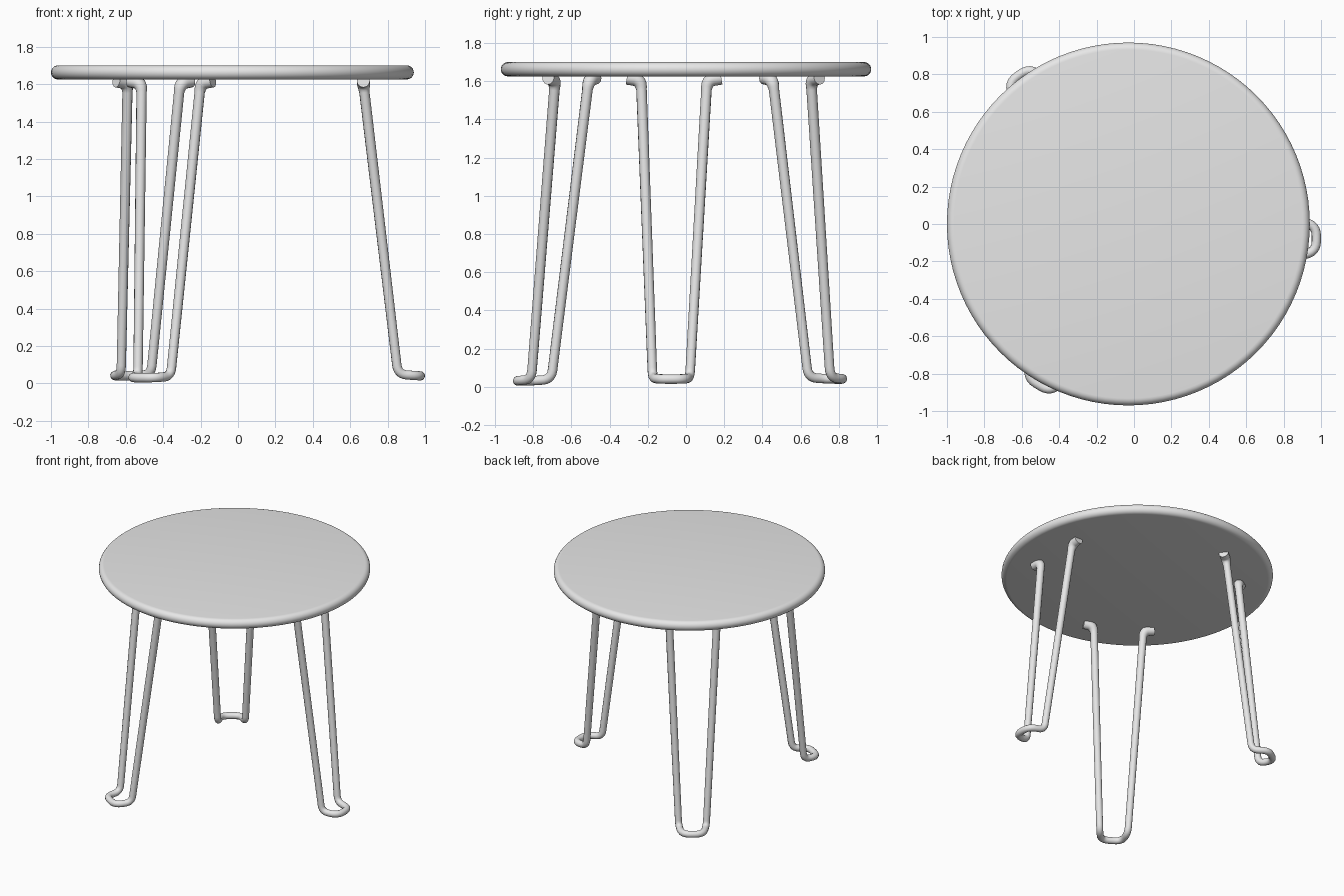
import bpy, bmesh, math
from mathutils import Vector

cube = bpy.data.objects.get("Cube")
if cube:
    bpy.data.objects.remove(cube, do_unlink=True)

grey = bpy.data.materials.new("plain grey")
grey.use_nodes = True
grey.diffuse_color = (0.8, 0.8, 0.8, 1)
grey.node_tree.nodes["Principled BSDF"].inputs["Base Color"].default_value = (0.8, 0.8, 0.8, 1)


def activate(obj):
    bpy.ops.object.select_all(action='DESELECT')
    obj.select_set(True)
    bpy.context.view_layer.objects.active = obj


def rounded(points, bends, steps=6):
    """Replace each inner corner of a path by a smooth bend."""
    path = [points[0]]
    for a, p, b, r in zip(points, points[1:], points[2:], bends):
        s = p + (a - p).normalized() * min(r, (a - p).length * 0.49)
        e = p + (b - p).normalized() * min(r, (b - p).length * 0.49)
        for i in range(steps + 1):
            t = i / steps
            path.append(s * (1 - t) ** 2 + p * 2 * t * (1 - t) + e * t * t)
    return path + [points[-1]]


# Round table top, lathed from a soft-edged profile
def make_top(centre_x, radius, low, high):
    mid, half = (low + high) / 2, (high - low) / 2
    profile = [(0, low)]
    for i in range(13):
        a = math.radians(-90 + 15 * i)
        profile.append((radius - half + half * math.cos(a), mid + half * math.sin(a)))
    profile.append((0, high))
    bm = bmesh.new()
    verts = [bm.verts.new((r, 0, z)) for r, z in profile]
    edges = [bm.edges.new(pair) for pair in zip(verts, verts[1:])]
    bmesh.ops.spin(bm, geom=verts + edges, cent=(0, 0, 0), axis=(0, 0, 1),
                   angle=math.tau, steps=96)
    bmesh.ops.remove_doubles(bm, verts=bm.verts, dist=0.0001)
    bmesh.ops.recalc_face_normals(bm, faces=bm.faces)
    mesh = bpy.data.meshes.new("table_top")
    bm.to_mesh(mesh)
    bm.free()
    obj = bpy.data.objects.new("table_top", mesh)
    obj.location.x = centre_x
    bpy.context.collection.objects.link(obj)
    mesh.materials.append(grey)
    activate(obj)
    bpy.ops.object.shade_smooth_by_angle(angle=math.radians(40))


# Hairpin leg: one bent rod from pad to floor loop and back to pad
def make_leg(name, tops, feet, floor_z):
    top_a, top_b = (Vector((x, y, 1.605)) for x, y in tops)
    foot_a, foot_b = (Vector((x, y, floor_z + 0.008)) for x, y in feet)
    side = (top_b - top_a).normalized()
    along = (foot_b - foot_a).normalized()
    out = Vector((along.y, -along.x, 0))
    if out.dot(foot_a + foot_b) < 0:
        out.negate()
    drop = Vector((0, 0, -0.008))
    tip_a = foot_a + out * 0.12 + along * 0.025 + drop
    tip_b = foot_b + out * 0.12 - along * 0.025 + drop
    lift = Vector((0, 0, 0.012))
    points = [top_a - side * 0.075 + lift, top_a, foot_a, tip_a,
              tip_b, foot_b, top_b, top_b + side * 0.075 + lift]
    path = rounded(points, [0.05, 0.05, 0.06, 0.06, 0.05, 0.05])

    curve = bpy.data.curves.new(name, 'CURVE')
    curve.dimensions = '3D'
    curve.bevel_depth = 0.025
    curve.bevel_resolution = 4
    curve.use_fill_caps = True
    spline = curve.splines.new('POLY')
    spline.points.add(len(path) - 1)
    for point, co in zip(spline.points, path):
        point.co = (*co, 1)
        # Flare where the rod meets the underside
        point.radius = 1 + 0.4 * max(0, min(1, (co.z - 1.54) / 0.06))
    spline.use_smooth = True
    curve.materials.append(grey)
    obj = bpy.data.objects.new(name, curve)
    bpy.context.collection.objects.link(obj)
    activate(obj)
    bpy.ops.object.convert(target='MESH')
    bpy.ops.object.shade_smooth_by_angle(angle=math.radians(50))


make_top(-0.03, 0.97, 1.625, 1.70)
make_leg("left_leg", [(0.67, -0.235), (0.67, 0.11)], [(0.855, -0.175), (0.855, 0.02)], 0.04)
make_leg("front_right_leg", [(-0.515, -0.51), (-0.2, -0.685)],
         [(-0.535, -0.705), (-0.36, -0.81)], 0.03)
make_leg("back_right_leg", [(-0.31, 0.655), (-0.59, 0.455)],
         [(-0.465, 0.755), (-0.625, 0.64)], 0.04)
